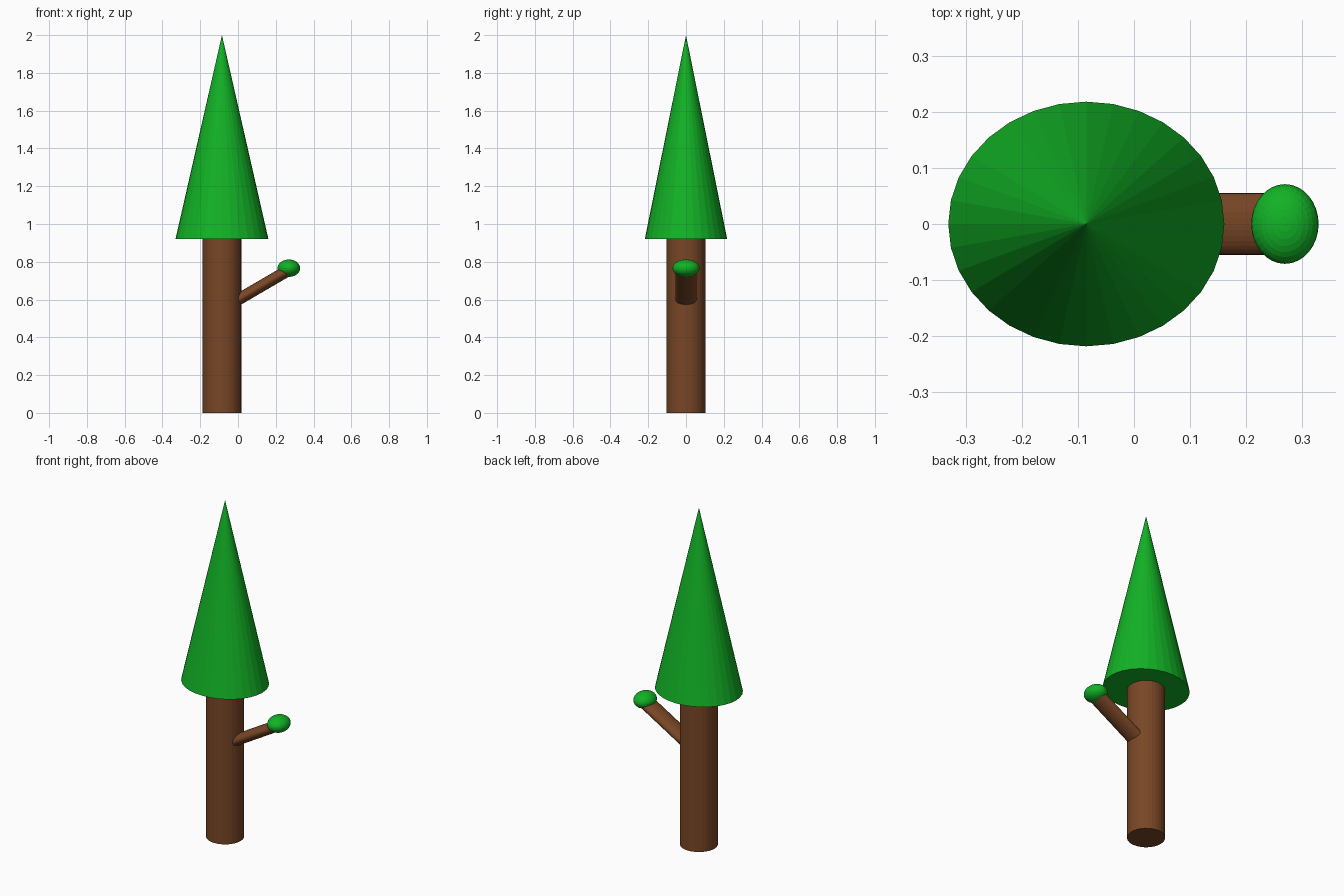
import bpy, math
from mathutils import Vector

if "Cube" in bpy.data.objects:
    bpy.data.objects.remove(bpy.data.objects["Cube"])


def material(name, color):
    m = bpy.data.materials.new(name)
    m.diffuse_color = (*color, 1)
    m.use_nodes = True
    m.node_tree.nodes["Principled BSDF"].inputs["Base Color"].default_value = m.diffuse_color
    return m


leaf = material("leaf green", (0.006, 0.445, 0.019))
bark = material("bark brown", (0.19, 0.062, 0.019))
AXIS_X = -0.085


def finish(name, mat, scale=(1, 1, 1)):
    ob = bpy.context.object
    ob.name = name
    ob.scale = scale
    ob.data.materials.append(mat)
    return ob


# Trunk
bpy.ops.mesh.primitive_cylinder_add(vertices=32, radius=0.103, depth=0.93,
                                    location=(AXIS_X, 0, 0.465))
finish("trunk", bark)

# Foliage cone, slightly wider than deep
bpy.ops.mesh.primitive_cone_add(vertices=32, radius1=1, radius2=0, depth=1.08,
                                location=(AXIS_X, 0, 1.46))
finish("foliage_cone", leaf, (0.246, 0.218, 1))

# Side branch: flattened cylinder rising to the right
start, end = Vector((-0.03, 0, 0.582)), Vector((0.27, 0, 0.757))
axis = end - start
bpy.ops.mesh.primitive_cylinder_add(vertices=32, radius=1, depth=axis.length,
                                    location=(start + end) / 2,
                                    rotation=(0, math.atan2(axis.x, axis.z), 0))
finish("branch", bark, (0.031, 0.055, 1))

# Leaf tuft on the branch tip
bpy.ops.mesh.primitive_uv_sphere_add(segments=32, ring_count=16, radius=1,
                                     location=(0.269, 0, 0.766))
finish("leaf_tuft", leaf, (0.06, 0.071, 0.046))
